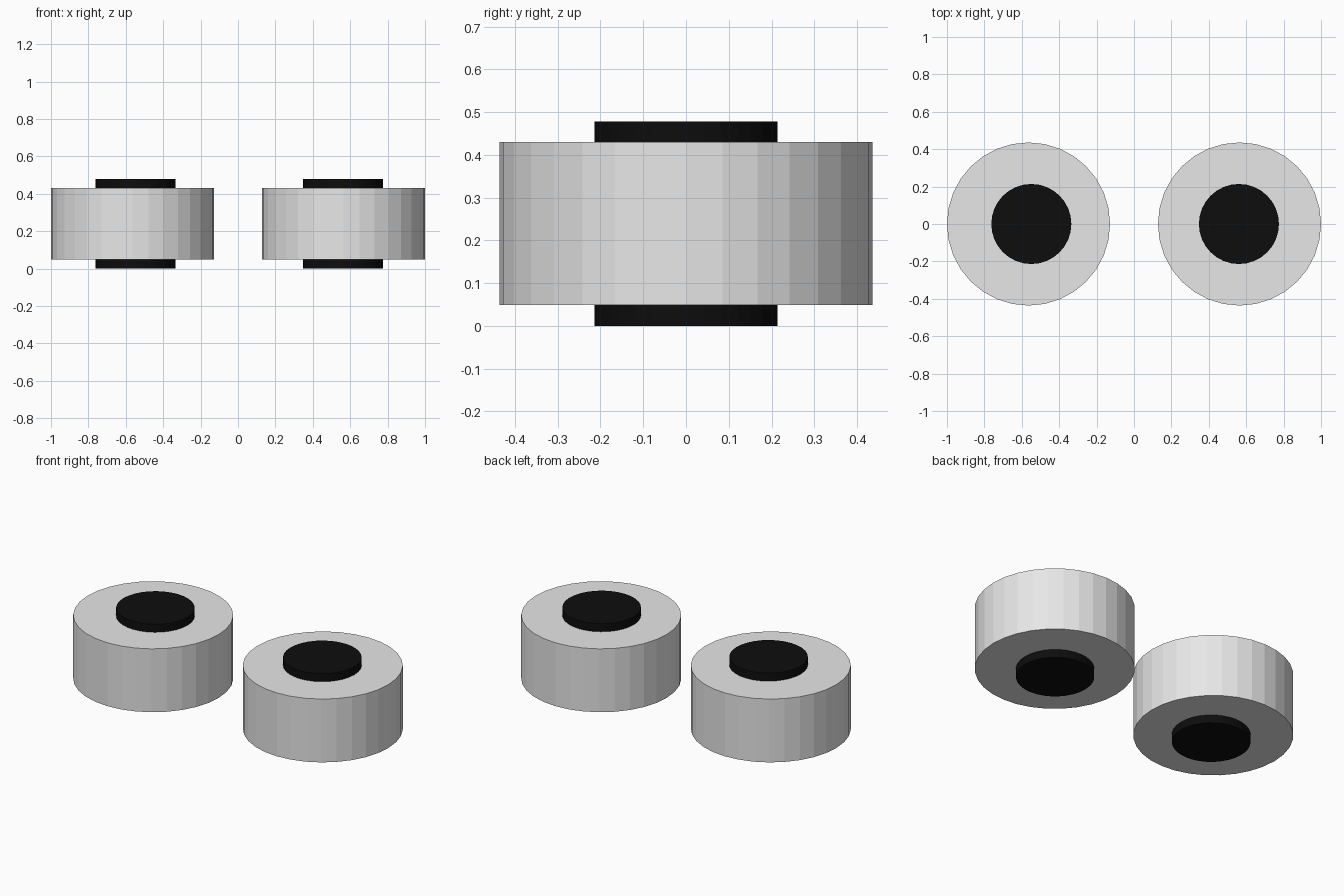
import bpy

cube = bpy.data.objects.get("Cube")
if cube:
    bpy.data.objects.remove(cube, do_unlink=True)


def make_material(name, value):
    mat = bpy.data.materials.new(name)
    mat.use_nodes = True
    colour = (value, value, value, 1)
    mat.diffuse_color = colour
    mat.node_tree.nodes["Principled BSDF"].inputs["Base Color"].default_value = colour
    return mat


def cylinder(name, x, radius, bottom, top, mat):
    bpy.ops.mesh.primitive_cylinder_add(
        vertices=32, radius=radius, depth=top - bottom,
        location=(x, 0, (bottom + top) / 2))
    obj = bpy.context.object
    obj.name = name
    obj.data.materials.append(mat)


grey = make_material("light grey", 0.8)
black = make_material("black", 0.004)

# Two upright drums, each with an axle showing at both ends
for side, drum_x, axle_x in (("left", 0.564, 0.561), ("right", -0.564, -0.549)):
    cylinder(side + "_drum", drum_x, 0.436, 0.049, 0.43, grey)
    cylinder(side + "_axle", axle_x, 0.214, 0, 0.478, black)
